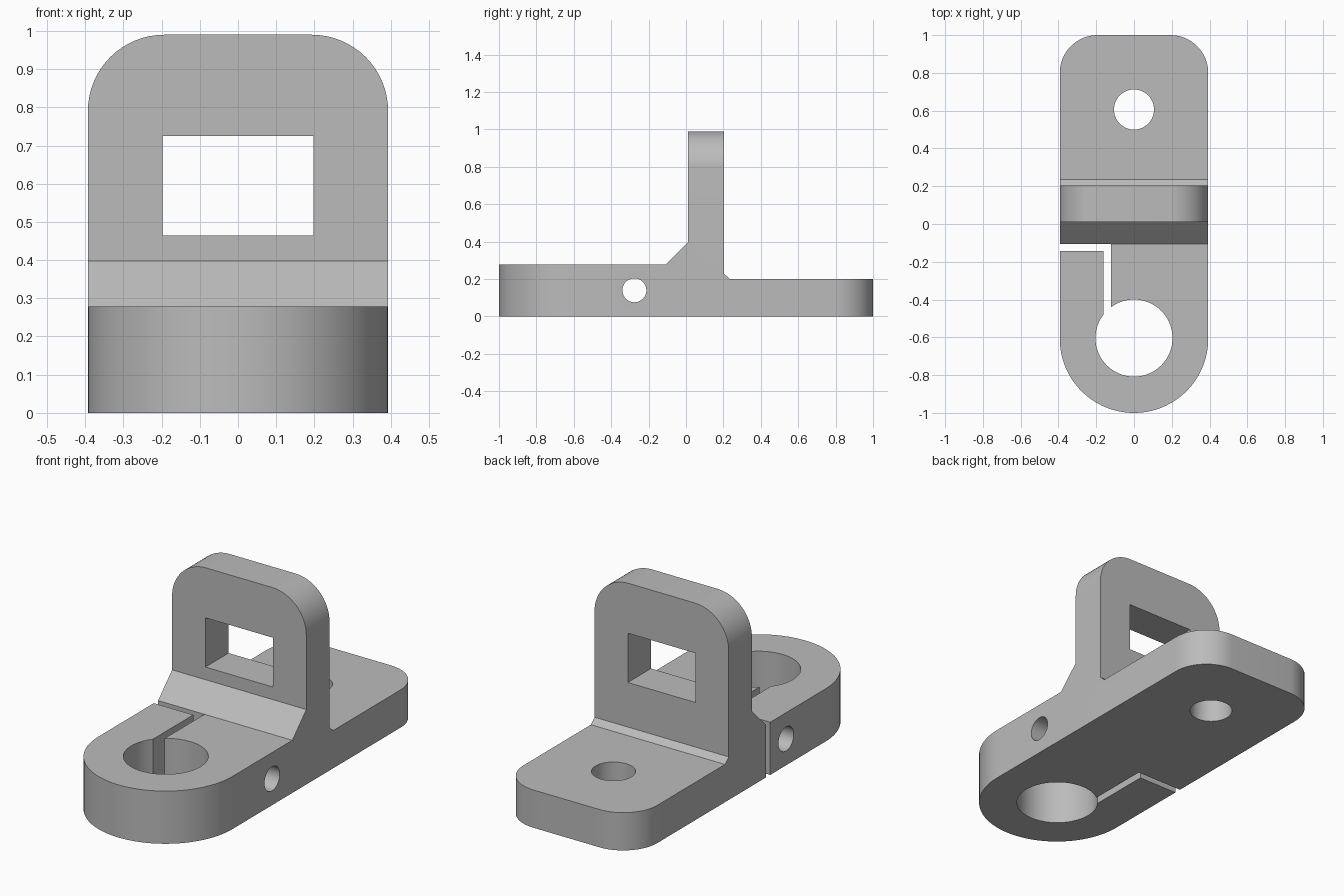
import bpy, bmesh, math

cube = bpy.data.objects.get("Cube")
if cube:
    bpy.data.objects.remove(cube, do_unlink=True)

HALF = 0.393      # half width of the bracket
CORNER = 0.2      # rounded corner radius

grey = bpy.data.materials.new("plain grey")
grey.use_nodes = True
colour = (0.5, 0.5, 0.5, 1)
grey.diffuse_color = colour
grey.node_tree.nodes["Principled BSDF"].inputs["Base Color"].default_value = colour

# Placement of a 2D outline (a, b) and a depth d, for each extrusion axis
PLACE = {
    "x": lambda a, b, d: (d, a, b),
    "y": lambda a, b, d: (a, d, b),
    "z": lambda a, b, d: (a, b, d),
}


def prism(name, outline, axis, low, high):
    """Extrude a closed outline along an axis."""
    bm = bmesh.new()
    place = PLACE[axis]
    face = bm.faces.new([bm.verts.new(place(a, b, low)) for a, b in outline])
    side = bmesh.ops.extrude_face_region(bm, geom=[face])["geom"]
    shift = place(0, 0, high - low)
    bmesh.ops.translate(bm, vec=shift, verts=[v for v in side if isinstance(v, bmesh.types.BMVert)])
    bmesh.ops.recalc_face_normals(bm, faces=bm.faces)
    mesh = bpy.data.meshes.new(name)
    bm.to_mesh(mesh)
    bm.free()
    mesh.materials.append(grey)
    obj = bpy.data.objects.new(name, mesh)
    bpy.context.collection.objects.link(obj)
    return obj


def arc(a, b, radius, start, end, steps):
    angles = [math.radians(start + (end - start) * i / steps) for i in range(steps + 1)]
    return [(a + radius * math.cos(t), b + radius * math.sin(t)) for t in angles]


def circle(a, b, radius):
    return arc(a, b, radius, 0, 360, 64)[:-1]


def rounded_top(top):
    """Right and left rounded corners below a given top edge."""
    inner = HALF - CORNER
    return (arc(inner, top - CORNER, CORNER, 0, 90, 16)
            + arc(-inner, top - CORNER, CORNER, 90, 180, 16))


def combine(target, tool, operation):
    mod = target.modifiers.new(tool.name, "BOOLEAN")
    mod.operation = operation
    mod.solver = "EXACT"
    mod.object = tool
    bpy.context.view_layer.objects.active = target
    bpy.ops.object.modifier_apply(modifier=mod.name)
    bpy.data.objects.remove(tool, do_unlink=True)


# Side profile: clamp block, ramp, upright plate, small chamfer, rear foot
bracket = prism("clamp_bracket", [
    (-1.1, 0), (1.1, 0), (1.1, 0.2), (0.235, 0.2), (0.204, 0.228), (0.204, 1.1),
    (0.01, 1.1), (0.01, 0.397), (-0.107, 0.279), (-1.1, 0.279)], "x", -0.5, 0.5)

# Trim to the plan outline, then to the outline seen from the front
plan = arc(0, HALF - 1, HALF, 180, 360, 64) + rounded_top(1.0)
combine(bracket, prism("plan_outline", plan, "z", -0.2, 1.3), "INTERSECT")
front = [(-0.6, -0.2), (0.6, -0.2), (0.6, 0.3), (HALF + 0.001, 0.3)]
front += rounded_top(0.99) + [(-HALF - 0.001, 0.3), (-0.6, 0.3)]
combine(bracket, prism("front_outline", front, "y", -1.2, 1.2), "INTERSECT")

# Window, holes and the bent clamping slot
window = [(-0.198, 0.464), (0.198, 0.464), (0.198, 0.725), (-0.198, 0.725)]
slot = [(-0.5, -0.143), (-0.162, -0.143), (-0.162, -0.55), (-0.121, -0.55),
        (-0.121, -0.107), (-0.5, -0.107)]
cuts = [
    ("window_cut", window, "y", -0.1, 0.3),
    ("clamp_bore", circle(0, -0.604, 0.204), "z", -0.2, 0.6),
    ("foot_hole", circle(0, 0.606, 0.106), "z", -0.2, 0.6),
    ("bolt_hole", circle(-0.276, 0.14, 0.064), "x", -0.6, 0.6),
    ("clamp_slot", slot, "z", -0.2, 0.6),
]
for cut in cuts:
    combine(bracket, prism(*cut), "DIFFERENCE")

# Smooth the curved walls and keep the edges crisp
bpy.ops.object.select_all(action="DESELECT")
bracket.select_set(True)
bpy.context.view_layer.objects.active = bracket
bpy.ops.object.shade_smooth_by_angle(angle=math.radians(25))
